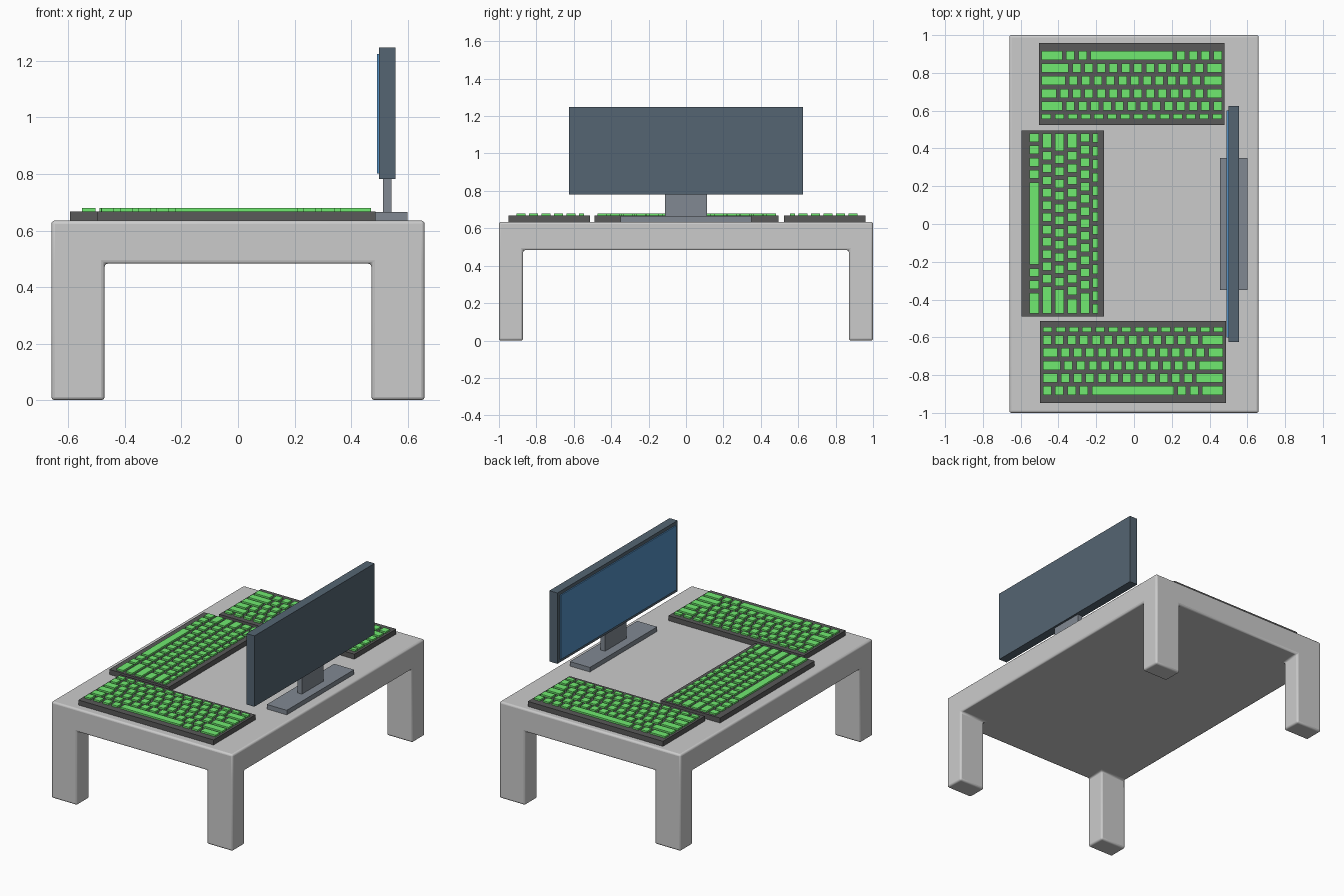
import bpy, bmesh
from math import pi
from mathutils import Matrix, Vector

if "Cube" in bpy.data.objects:
    bpy.data.objects.remove(bpy.data.objects["Cube"])


def material(name, rgb):
    m = bpy.data.materials.new(name)
    m.diffuse_color = (*rgb, 1)
    m.use_nodes = True
    m.node_tree.nodes["Principled BSDF"].inputs["Base Color"].default_value = m.diffuse_color
    return m


def finish(bm, name, mat=None):
    me = bpy.data.meshes.new(name)
    bm.to_mesh(me)
    bm.free()
    ob = bpy.data.objects.new(name, me)
    bpy.context.collection.objects.link(ob)
    if mat:
        me.materials.append(mat)
    return ob


def add_box(bm, lo, hi):
    lo, hi = Vector(lo), Vector(hi)
    mat = Matrix.Translation((lo + hi) / 2) @ Matrix.Diagonal((*(hi - lo), 1))
    bmesh.ops.create_cube(bm, size=1, matrix=mat)


def box(name, lo, hi, mat):
    bm = bmesh.new()
    add_box(bm, lo, hi)
    return finish(bm, name, mat)


DARK = material("frame_navy", (0.09, 0.13, 0.17))
BLUE = material("screen_blue", (0.09, 0.28, 0.55))
SLATE = material("stand_slate", (0.22, 0.25, 0.29))
BLACK = material("keyboard_black", (0.1, 0.1, 0.1))
GREEN = material("key_green", (0.16, 0.82, 0.16))

TOP = 0.635

# Table: slab with four legs pulled down from its corners, edges rounded
bm = bmesh.new()
add_box(bm, (-0.66, -1, 0.483), (0.66, 1, TOP))
for axis, d in (((1, 0, 0), 0.472), ((0, 1, 0), 0.871)):
    for s in (-1, 1):
        bmesh.ops.bisect_plane(bm, geom=bm.verts[:] + bm.edges[:] + bm.faces[:],
                               plane_co=Vector(axis) * d * s, plane_no=axis)
bm.normal_update()
corners = []
for f in bm.faces:
    c = f.calc_center_median()
    if f.normal.z < -0.9 and abs(c.x) > 0.472 and abs(c.y) > 0.871:
        corners.append(f)
for f in bmesh.ops.extrude_discrete_faces(bm, faces=corners)["faces"]:
    for v in f.verts:
        v.co.z = 0
bmesh.ops.dissolve_limit(bm, angle_limit=0.01, verts=bm.verts[:], edges=bm.edges[:])
table = finish(bm, "table")
bev = table.modifiers.new("round_edges", 'BEVEL')
bev.width, bev.segments = 0.012, 3
bpy.context.view_layer.objects.active = table
table.select_set(True)
bpy.ops.object.shade_smooth_by_angle()

# Monitor with stand, screen facing -x
box("monitor_base", (0.455, -0.35, TOP), (0.6, 0.35, 0.665), SLATE)
box("monitor_neck", (0.512, -0.111, 0.66), (0.543, 0.111, 0.79), SLATE)
box("monitor_panel", (0.499, -0.625, 0.782), (0.557, 0.625, 1.248), DARK)
box("monitor_screen", (0.491, -0.6, 0.802), (0.51, 0.6, 1.225), BLUE)

# Key rows: centre y, key depth, key widths in units (scaled to the row width)
ROWS = [
    (0.172, 0.027, [1] * 14),
    (0.117, 0.048, [1] * 13 + [2]),
    (0.050, 0.048, [1.5] + [1] * 12 + [1.5]),
    (-0.017, 0.048, [1.75] + [1] * 11 + [2.25]),
    (-0.084, 0.048, [1.5] + [1] * 11 + [2.5]),
    (-0.151, 0.048, [1] * 4 + [7, 1, 1, 2]),
]
ROW_WIDTH, GAP = 0.974, 0.02


def keyboard(side, x, y, angle):
    body = box(side + "_keyboard_body", (-0.492, -0.2175, 0), (0.492, 0.2175, 0.033), BLACK)
    bm = bmesh.new()
    for cy, depth, widths in ROWS:
        unit = ROW_WIDTH / sum(widths)
        left = -ROW_WIDTH / 2
        for w in widths:
            right = left + w * unit
            add_box(bm, (left + GAP / 2, cy - depth / 2, 0.03),
                    (right - GAP / 2, cy + depth / 2, 0.044))
            left = right
    keys = finish(bm, side + "_keyboard_keys", GREEN)
    for ob in (body, keys):
        ob.location = (x, y, TOP)
        ob.rotation_euler.z = angle


# Three keyboards around the table
keyboard("front", -0.006, -0.731, 0)
keyboard("back", -0.012, 0.742, pi)
keyboard("left", -0.377, 0.003, -pi / 2)
